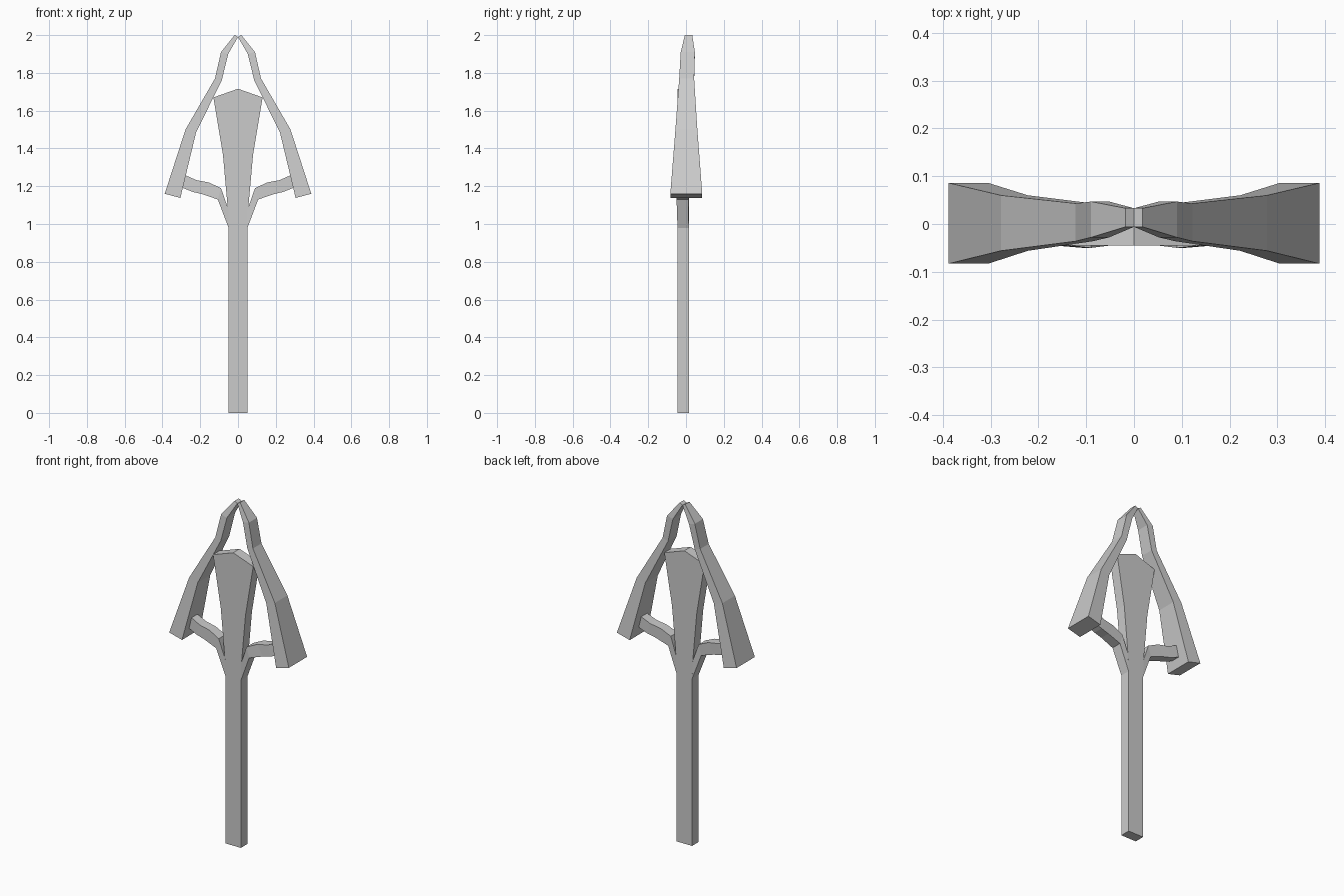
import bpy
import bmesh

if "Cube" in bpy.data.objects:
    bpy.data.objects.remove(bpy.data.objects["Cube"])


def finish(bm, name):
    bmesh.ops.recalc_face_normals(bm, faces=bm.faces)
    mesh = bpy.data.meshes.new(name)
    bm.to_mesh(mesh)
    bm.free()
    obj = bpy.data.objects.new(name, mesh)
    bpy.context.collection.objects.link(obj)
    return obj


def strip(name, sections, side):
    """Four-sided bar through sections (outer x, z, inner x, z, front y, back y)."""
    bm = bmesh.new()
    rings = []
    for xo, zo, xi, zi, y0, y1 in sections:
        pts = [(xo, y0, zo), (xo, y1, zo), (xi, y1, zi), (xi, y0, zi)]
        rings.append([bm.verts.new((side * x, y, z)) for x, y, z in pts])
    for a, b in zip(rings, rings[1:]):
        for i in range(4):
            j = (i + 1) % 4
            bm.faces.new((a[i], a[j], b[j], b[i]))
    bm.faces.new(rings[0])
    bm.faces.new(rings[-1])
    return finish(bm, name)


# Handle shaft flaring into the central blade
bar = [(0.05, 0), (0.05, 0.98), (0.053, 1.07), (0.08, 1.37), (0.13, 1.67)]
strip_rows = [(x, z, -x, z, -0.045, 0.015) for x, z in bar]
bm = bmesh.new()
outline = bar + [(0, 1.716)] + [(-x, z) for x, z in reversed(bar)]
front = bm.faces.new([bm.verts.new((x, -0.045, z)) for x, z in outline])
ext = bmesh.ops.extrude_face_region(bm, geom=[front], use_keep_orig=True)
for v in ext["geom"]:
    if isinstance(v, bmesh.types.BMVert):
        v.co.y = 0.015
finish(bm, "shaft_and_blade")

# Outer edges sweeping down from the tip
edge = [
    (0.018, 2.0, 0.0, 1.99, -0.006, 0.033),
    (0.09, 1.91, 0.052, 1.9, -0.028, 0.047),
    (0.122, 1.77, 0.086, 1.76, -0.036, 0.043),
    (0.278, 1.5, 0.222, 1.485, -0.056, 0.06),
    (0.388, 1.16, 0.305, 1.138, -0.083, 0.086),
]

# Bent brackets joining the shaft to the edges
bracket = [
    (0.05, 0.98, 0.05, 1.075, -0.045, 0.015),
    (0.107, 1.13, 0.09, 1.19, -0.05, 0.012),
    (0.19, 1.158, 0.155, 1.22, -0.043, 0.015),
    (0.24, 1.17, 0.22, 1.232, -0.04, 0.018),
    (0.295, 1.192, 0.278, 1.258, -0.035, 0.02),
]

for side, label in ((-1, "left"), (1, "right")):
    strip("outer_edge_" + label, edge, side)
    strip("bracket_" + label, bracket, side)
